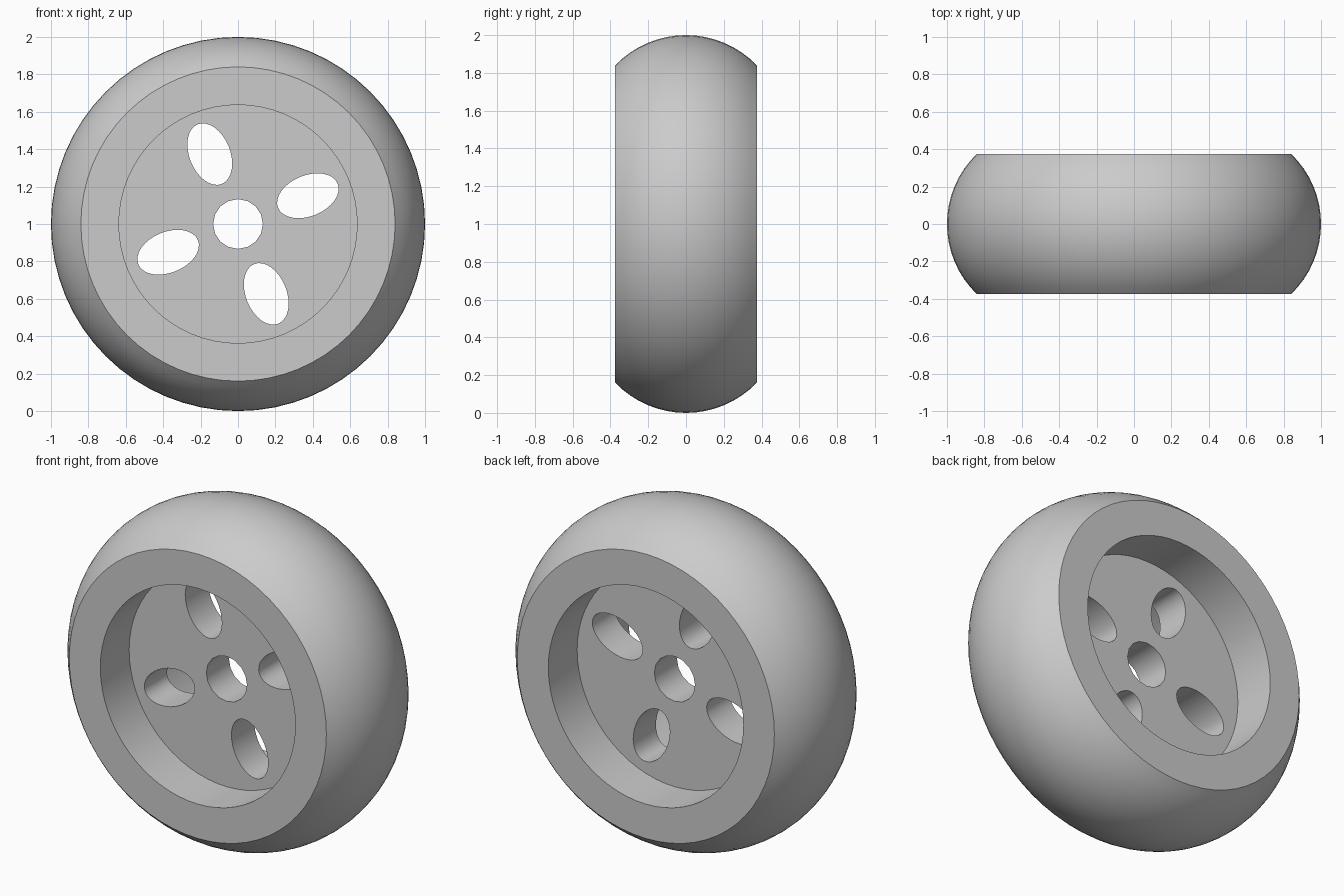
import bpy, bmesh, math
from mathutils import Matrix, Vector

cube = bpy.data.objects.get("Cube")
if cube:
    bpy.data.objects.remove(cube, do_unlink=True)

HALF_WIDTH = 0.375     # tyre half width
FACE_R = 0.84          # outer radius of the flat side ring
BORE_R = 0.637         # inner radius of the side ring
DISC_HALF = 0.106      # half thickness of the hub disc
SEGMENTS = 64

grey = bpy.data.materials.new("plain grey")
grey.use_nodes = True
colour = (0.6, 0.6, 0.6, 1)
grey.diffuse_color = colour
grey.node_tree.nodes["Principled BSDF"].inputs["Base Color"].default_value = colour


def finish(obj):
    """Assign the material and shade smoothly with sharp edges kept."""
    obj.data.materials.clear()
    obj.data.materials.append(grey)
    bpy.ops.object.select_all(action='DESELECT')
    obj.select_set(True)
    bpy.context.view_layer.objects.active = obj
    bpy.ops.object.shade_smooth_by_angle(angle=math.radians(35))


def ellipse(a, b, count, centre=(0, 0), tilt=0.0):
    """Points of a tilted ellipse in the plane."""
    turn = Matrix.Rotation(tilt, 2)
    return [turn @ Vector((a * math.cos(t), b * math.sin(t))) + Vector(centre)
            for t in (2 * math.pi * i / count for i in range(count))]


# Tyre: round tread arc, flat sides and straight bore, spun about the y axis
sag = 1 - FACE_R
arc_r = (HALF_WIDTH ** 2 + sag ** 2) / (2 * sag)
arc_angle = math.asin(HALF_WIDTH / arc_r)
steps = 16
profile = []
for i in range(steps + 1):
    t = arc_angle * (2 * i / steps - 1)
    profile.append((1 - arc_r + arc_r * math.cos(t), arc_r * math.sin(t)))
profile += [(BORE_R, HALF_WIDTH), (BORE_R, -HALF_WIDTH)]

bm = bmesh.new()
verts = [bm.verts.new((r, y, 0)) for r, y in profile]
edges = [bm.edges.new((verts[i - 1], verts[i])) for i in range(len(verts))]
bmesh.ops.spin(bm, geom=verts + edges, axis=(0, 1, 0), cent=(0, 0, 0),
               angle=2 * math.pi, steps=SEGMENTS, use_merge=True)
bmesh.ops.remove_doubles(bm, verts=bm.verts[:], dist=1e-4)
bmesh.ops.recalc_face_normals(bm, faces=bm.faces[:])
mesh = bpy.data.meshes.new("tyre")
bm.to_mesh(mesh)
bm.free()
tyre = bpy.data.objects.new("tyre", mesh)
bpy.context.collection.objects.link(tyre)
tyre.location.z = 1
finish(tyre)

# Hub disc: filled outline with an axle hole and four oval holes
outlines = [ellipse(BORE_R + 0.01, BORE_R + 0.01, SEGMENTS),
            ellipse(0.133, 0.133, 16)]
for k in range(4):
    a = math.radians(22 + 90 * k)
    centre = (0.403 * math.cos(a), 0.403 * math.sin(a))
    outlines.append(ellipse(0.172, 0.109, 32, centre, a))

curve = bpy.data.curves.new("hub_disc", 'CURVE')
curve.dimensions = '2D'
curve.fill_mode = 'BOTH'
curve.extrude = DISC_HALF
for points in outlines:
    spline = curve.splines.new('POLY')
    spline.points.add(len(points) - 1)
    for p, co in zip(spline.points, points):
        p.co = (co.x, co.y, 0, 1)
    spline.use_cyclic_u = True
hub = bpy.data.objects.new("hub_disc", curve)
bpy.context.collection.objects.link(hub)
hub.location.z = 1
hub.rotation_euler.x = math.pi / 2
bpy.ops.object.select_all(action='DESELECT')
hub.select_set(True)
bpy.context.view_layer.objects.active = hub
bpy.ops.object.convert(target='MESH')
hub = bpy.context.view_layer.objects.active

# Weld the caps to the walls and dissolve the flat faces' triangles
bm = bmesh.new()
bm.from_mesh(hub.data)
bmesh.ops.remove_doubles(bm, verts=bm.verts[:], dist=1e-4)
bmesh.ops.recalc_face_normals(bm, faces=bm.faces[:])
bm.to_mesh(hub.data)
bm.free()
finish(hub)
